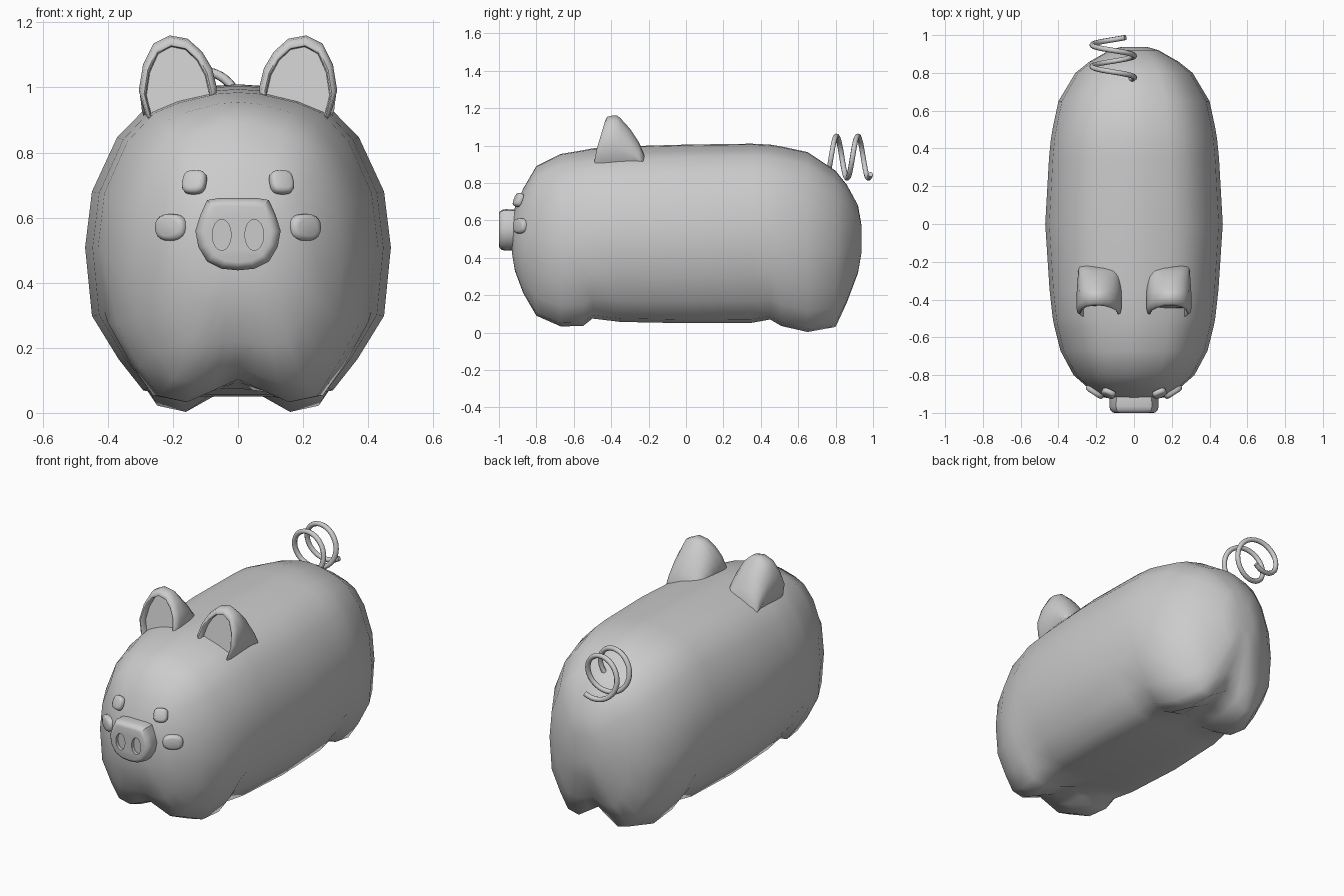
import bpy, bmesh
from math import sin, cos, pi, radians
from mathutils import Vector

if "Cube" in bpy.data.objects:
    bpy.data.objects.remove(bpy.data.objects["Cube"])

grey = bpy.data.materials.new("plain grey")
grey.use_nodes = True
SHADE = (0.6, 0.6, 0.6, 1)
grey.diffuse_color = SHADE
grey.node_tree.nodes["Principled BSDF"].inputs["Base Color"].default_value = SHADE


def finish(obj, angle=50):
    obj.data.materials.clear()
    obj.data.materials.append(grey)
    bpy.ops.object.select_all(action="DESELECT")
    obj.select_set(True)
    bpy.context.view_layer.objects.active = obj
    bpy.ops.object.shade_smooth_by_angle(angle=radians(angle))
    return obj


def loft(name, rings, angle=50):
    """Skin a list of equal-length closed rings and cap both ends."""
    bm = bmesh.new()
    loops = [[bm.verts.new(p) for p in ring] for ring in rings]
    n = len(loops[0])
    for a, b in zip(loops, loops[1:]):
        for i in range(n):
            j = (i + 1) % n
            bm.faces.new((a[i], a[j], b[j], b[i]))
    bm.faces.new(loops[0])
    bm.faces.new(loops[-1])
    bmesh.ops.recalc_face_normals(bm, faces=bm.faces)
    mesh = bpy.data.meshes.new(name)
    bm.to_mesh(mesh)
    bm.free()
    obj = bpy.data.objects.new(name, mesh)
    bpy.context.collection.objects.link(obj)
    return finish(obj, angle)


def mirrored(half):
    """Close a half outline that runs from top centre to bottom centre."""
    return half + [(-x, z) for x, z in half[-2:0:-1]]


# Body: cross-section as fractions of half width and height
SECTION = [(0, 1), (.15, .995), (.42, .965), (.6, .93), (.79, .835), (.955, .66),
           (1, .48), (.955, .26), (.78, .12), (.62, .02), (.4, 0), (.2, 0), (0, 0)]
# Stations: y, half width, top, bottom, lift of the gap between the feet
STATIONS = [
    (-.93, .08, .60, .42, 0), (-.915, .18, .67, .33, 0), (-.87, .24, .77, .21, .01),
    (-.80, .32, .89, .09, .05), (-.67, .39, .955, .033, .07), (-.55, .42, .975, .035, .06),
    (-.50, .43, .985, .075, 0), (-.35, .447, .995, .057, 0), (0, .47, 1.005, .05, 0),
    (.35, .45, 1.01, .052, 0), (.45, .44, 1.005, .07, 0), (.51, .43, .995, .035, .04),
    (.65, .40, .965, .003, .09), (.80, .31, .865, .03, .08), (.86, .235, .79, .16, .03),
    (.92, .13, .68, .32, 0), (.937, .07, .58, .42, 0)]


def body_ring(y, w, top, bottom, gap):
    ring = []
    for fx, fz in mirrored(SECTION):
        z = bottom + (top - bottom) * fz
        if fz == 0:
            z += gap * max(0, 1 - abs(fx) / .4)
        ring.append((fx * w, y, z))
    return ring


loft("body", [body_ring(*s) for s in STATIONS], 60)

# Ears: rounded hoods with a recessed front
EAR = [(.10, .85), (.07, .95), (.065, 1.0), (.08, 1.06), (.11, 1.11), (.155, 1.15), (.21, 1.16),
       (.26, 1.135), (.292, 1.07), (.305, .99), (.285, .92), (.25, .85)]
# Layers: y, width scale, height scale, lean
EAR_LAYERS = [(-.45, .8, .88, .3), (-.485, .82, .89, .3), (-.49, .86, .92, .3),
              (-.485, .95, .98, .3), (-.46, 1, 1, .3), (-.40, 1, 1, .15),
              (-.35, .98, .95, 0), (-.30, .95, .76, 0), (-.25, .92, .5, 0), (-.22, .85, .25, 0)]


def ear(name, side):
    cx, cz = .187, .87
    rings = []
    for y, sx, sz, lean in EAR_LAYERS:
        ring = []
        for x, z in EAR:
            nz = cz + (z - cz) * sz
            ring.append((side * (cx + (x - cx) * sx), y + lean * max(0, nz - .94), nz))
        rings.append(ring)
    loft(name, rings, 55)


# Eyes, cheeks and pupils: flattened rounded pads turned along the face
def pad(name, centre, size, turn, tilt, power=.7, steps=20):
    rings = []
    for depth, scale in ((.6, 1), (-.2, 1), (-.75, .9), (-1, .65)):
        ring = []
        for i in range(steps):
            c, s = cos(2 * pi * i / steps), sin(2 * pi * i / steps)
            ring.append((size[0] * scale * abs(c) ** power * (1 if c > 0 else -1),
                         size[1] * depth,
                         size[2] * scale * abs(s) ** power * (1 if s > 0 else -1)))
        rings.append(ring)
    obj = loft(name, rings)
    obj.location = centre
    obj.rotation_euler = (radians(tilt), 0, radians(turn))


for side, word in ((1, "left"), (-1, "right")):
    ear(word + "_ear", side)
    pad(word + "_eye", (side * .135, -.897, .71), (.038, .016, .038), side * 22, -22)
    pad(word + "_pupil", (side * .121, -.914, .713), (.011, .005, .011), side * 22, -22, 1, 12)
    pad(word + "_cheek", (side * .207, -.888, .57), (.054, .018, .041), side * 33, 0, .8)

# Snout: flat-topped rounded block
SNOUT = [(0, .66), (.06, .66), (.095, .654), (.115, .61), (.131, .56), (.122, .51),
         (.095, .465), (.05, .443), (0, .438)]
SNOUT_LAYERS = [(-.87, .95), (-.92, .98), (-.965, 1), (-.985, .96), (-.997, .87), (-1, .78)]
snout = loft("snout", [[(x * s, y, .55 + (z - .55) * s) for x, z in mirrored(SNOUT)]
                       for y, s in SNOUT_LAYERS], 40)

# Nostrils: shallow oval wells cut into the snout
for side in (1, -1):
    bpy.ops.mesh.primitive_cylinder_add(vertices=16, radius=1, depth=1, rotation=(pi / 2, 0, 0),
                                        location=(side * .05, -1.0, .547))
    cutter = bpy.context.object
    cutter.scale = (.029, .048, .04)
    cutter.hide_render = True
    cut = snout.modifiers.new("nostril", "BOOLEAN")
    cut.operation = "DIFFERENCE"
    cut.solver = "EXACT"
    cut.object = cutter
    bpy.context.view_layer.objects.active = snout
    bpy.ops.object.modifier_apply(modifier=cut.name)
    bpy.data.objects.remove(cutter)
finish(snout, 40)

# Tail: coiled wire running backwards
curve = bpy.data.curves.new("tail", "CURVE")
curve.dimensions = "3D"
curve.bevel_depth = .014
curve.bevel_resolution = 2
curve.use_fill_caps = True
spline = curve.splines.new("POLY")
COUNT = 64
spline.points.add(COUNT - 1)
for i, point in enumerate(spline.points):
    t = i / (COUNT - 1)
    a = radians(-35 + 700 * t)
    point.co = (-.11 + .112 * cos(a), .765 + .222 * t, .938 + .112 * sin(a), 1)
tail = bpy.data.objects.new("tail", curve)
bpy.context.collection.objects.link(tail)
bpy.ops.object.select_all(action="DESELECT")
tail.select_set(True)
bpy.context.view_layer.objects.active = tail
bpy.ops.object.convert(target="MESH")
finish(bpy.context.object, 60)
